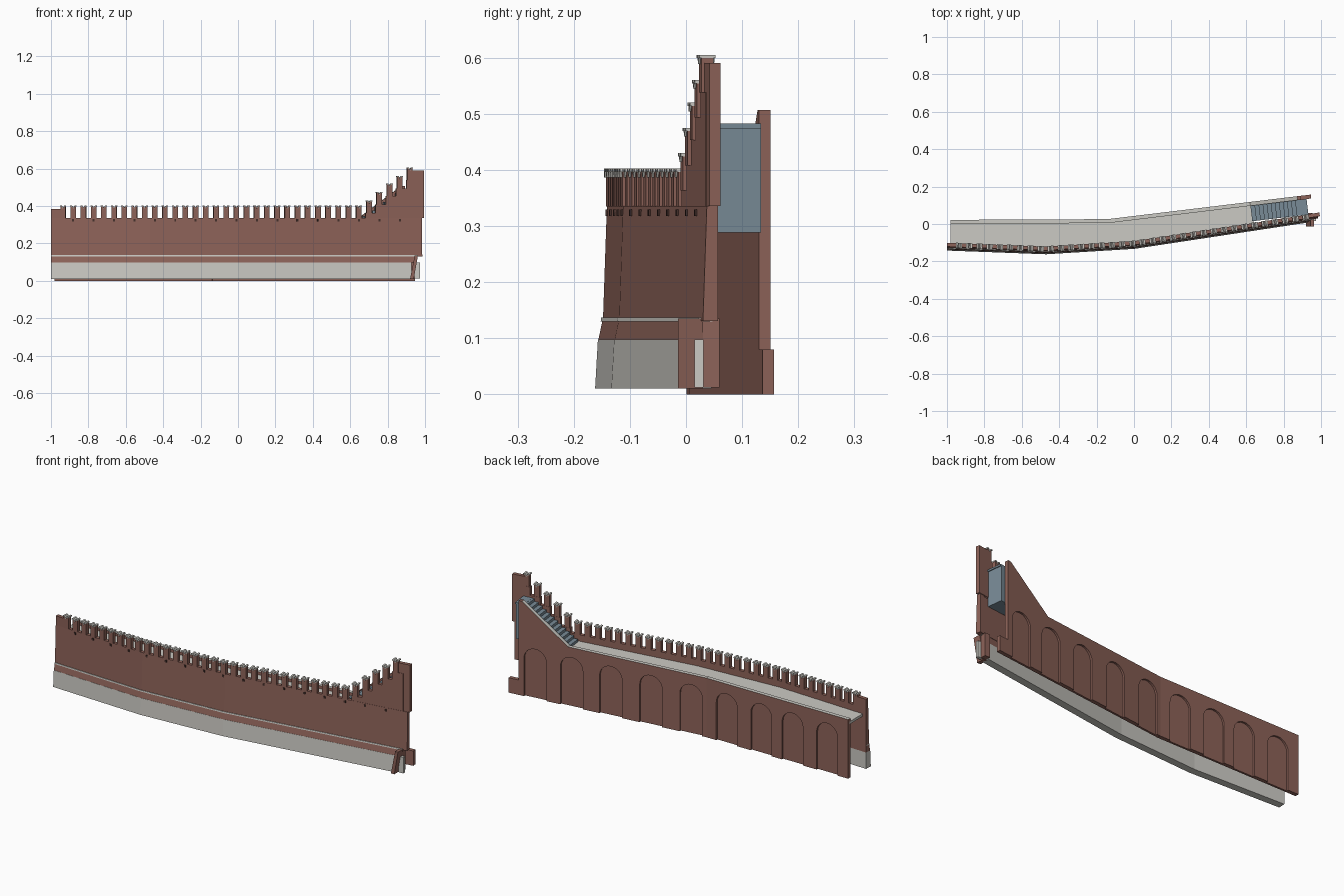
import bpy, bmesh, math
from mathutils import Vector

if "Cube" in bpy.data.objects:
    bpy.data.objects.remove(bpy.data.objects["Cube"])


def material(name, col):
    m = bpy.data.materials.new(name)
    m.diffuse_color = (*col, 1)
    m.use_nodes = True
    m.node_tree.nodes["Principled BSDF"].inputs["Base Color"].default_value = m.diffuse_color
    return m


BRICK, STONE, BLUE, DARK = range(4)
MATS = [material("brick", (0.27, 0.125, 0.10)), material("pale_stone", (0.60, 0.59, 0.55)),
        material("blue_grey_stair", (0.19, 0.26, 0.31)), material("dark_opening", (0.06, 0.03, 0.025))]


def finish(name, bm):
    bmesh.ops.recalc_face_normals(bm, faces=bm.faces)
    me = bpy.data.meshes.new(name)
    for m in MATS:
        me.materials.append(m)
    bm.to_mesh(me)
    bm.free()
    ob = bpy.data.objects.new(name, me)
    bpy.context.collection.objects.link(ob)
    return ob


def solid(bm, rings, mat):
    """Skin a list of equal-length rings and cap both ends."""
    rows = [[bm.verts.new(p) for p in r] for r in rings]
    n = len(rows[0])
    faces = [bm.faces.new(rows[0]), bm.faces.new(rows[-1][::-1])]
    for a, b in zip(rows, rows[1:]):
        faces += [bm.faces.new((a[i], b[i], b[(i + 1) % n], a[(i + 1) % n])) for i in range(n)]
    for f in faces:
        f.material_index = mat


def prism(bm, poly, y0, y1, org, ang, mat):
    """Extrude a (u, z) outline from y0 to y1 in a frame turned by ang at org."""
    c, s = math.cos(ang), math.sin(ang)
    solid(bm, [[(org[0] + u * c - y * s, org[1] + u * s + y * c, z) for u, z in poly] for y in (y0, y1)], mat)


def rect(u0, u1, z0, z1):
    return [(u0, z0), (u1, z0), (u1, z1), (u0, z1)]


# Front wall plan line
PLAN = [(-1, -0.127), (-0.47, -0.147), (0, -0.118), (0.99, 0.032)]


def frame(x):
    for (ax, ay), (bx, by) in zip(PLAN, PLAN[1:]):
        if x <= bx or bx == PLAN[-1][0]:
            return (x, ay + (by - ay) * (x - ax) / (bx - ax)), math.atan2(by - ay, bx - ax)


def sweep(name, x_end, profile, mat):
    """Sweep an (outward, z) profile along the plan line up to x_end."""
    pts = [Vector(p) for p in PLAN[:-1]] + [Vector(frame(x_end)[0])]
    rings = []
    for i, p in enumerate(pts):
        d = Vector((0, 0))
        if i:
            d += (p - pts[i - 1]).normalized()
        if i < len(pts) - 1:
            d += (pts[i + 1] - p).normalized()
        d.normalize()
        out = Vector((d.y, -d.x))
        rings.append([(*(p + out * o), z) for o, z in profile])
    bm = bmesh.new()
    solid(bm, rings, mat)
    finish(name, bm)


# Front wall courses
sweep("plinth", 0.925, [(0.015, 0.01), (0.010, 0.098), (-0.024, 0.098), (-0.024, 0.01)], STONE)
sweep("sloped_base", 0.94, [(0.009, 0.098), (0.002, 0.131), (-0.024, 0.131), (-0.024, 0.098)], BRICK)
sweep("string_course", 0.96, [(0.005, 0.130), (0.004, 0.137), (-0.02, 0.137), (-0.02, 0.130)], STONE)
sweep("front_wall", 0.985, [(0.001, 0.131), (-0.006, 0.336), (-0.026, 0.336), (-0.026, 0.131)], BRICK)

# Swallowtail merlons, stepping up at the right end
bm = bmesh.new()
steps = bmesh.new()
drains = bmesh.new()
COUNT, PITCH = 35, 0.0546
TOPS = [0.43, 0.475, 0.52, 0.56, 0.605]
for i in range(COUNT):
    x = -0.936 + i * PITCH
    org, ang = frame(x)
    k = i - (COUNT - len(TOPS))
    top = TOPS[k] if k >= 0 else 0.402
    z = top - 0.067
    w = 0.0145
    prism(bm, [(-w, z), (w, z), (w, top - 0.004), (0.007, top - 0.004), (0, top - 0.015),
               (-0.007, top - 0.004), (-w, top - 0.004)], -0.004 + 0.008, 0.026, org, ang, BRICK)
    # pale forked coping
    e = w + 0.002
    prism(bm, [(-e, top - 0.006), (-0.006, top - 0.006), (0, top - 0.016), (0.006, top - 0.006), (e, top - 0.006),
               (e, top), (0.007, top), (0, top - 0.010), (-0.007, top), (-e, top)],
          0.0, 0.029, org, ang, STONE)
    # wall step below each raised merlon
    if k >= 0:
        prism(steps, rect(-w - 0.005, PITCH - w, 0.33, z), 0.007, 0.027, org, ang, BRICK)
    # drain holes
    if i % 2 == 1:
        prism(drains, rect(-0.005, 0.005, 0.318, 0.329), 0.002, 0.01, org, ang, DARK)
finish("merlons", bm)
finish("wall_steps", steps)
finish("drain_holes", drains)

# End blocks of the front wall
bm = bmesh.new()
org, ang = frame(-1)
prism(bm, rect(0, 0.05, 0.33, 0.385), 0.006, 0.026, org, ang, BRICK)
finish("left_end_block", bm)
bm = bmesh.new()
org, ang = frame(0.94)
prism(bm, rect(-0.01, 0.056, 0.336, 0.59), 0.009, 0.029, org, ang, BRICK)
finish("right_end_pier", bm)

# Leaning buttress, foot and loose plinth piece at the right end
bm = bmesh.new()
prism(bm, [(0.92, 0.01), (0.94, 0.01), (0.962, 0.135), (0.945, 0.135)], -0.014, 0.03, (0, 0), 0, BRICK)
finish("leaning_buttress", bm)
bm = bmesh.new()
prism(bm, rect(0.925, 0.955, 0.012, 0.135), 0.026, 0.06, (0, 0), 0, BRICK)
finish("end_foot", bm)
bm = bmesh.new()
prism(bm, rect(0.945, 0.973, 0.012, 0.098), 0.015, 0.031, (0, 0), 0, STONE)
finish("end_plinth_piece", bm)

# Back wall: arched outer skin over a plain inner slab
KINK = (-0.14, 0.026)
ANG_B = math.atan2(0.124, 1.025)
CB = math.cos(ANG_B)


def arch_outline(centres, half=0.062, spring=0.205, rise=0.06):
    pts = []
    for c in centres:
        pts.append((c - half, 0))
        for j in range(13):
            a = math.pi * (1 - j / 12)
            pts.append((c + half * math.cos(a), spring + rise * math.sin(a)))
        pts.append((c + half, 0))
    return pts


def back_wall(name, org, ang, start, end, centres, upper):
    b = bmesh.new()
    prism(b, [start] + arch_outline(centres) + [end] + upper, -0.010, 0, org, ang, BRICK)
    prism(b, [start, end] + upper, -0.021, -0.010, org, ang, BRICK)
    bmesh.ops.recalc_face_normals(b, faces=b.faces)
    for f in b.faces:  # pale coping on the upward faces
        if f.normal.z > 0.3 and 0.3 < f.calc_center_median().z < 0.5:
            f.material_index = STONE
    finish(name, b)


TOP = 0.318
back_wall("back_wall_left", (-0.98, 0.022), math.atan2(0.004, 0.84), (0, 0), (0.84, 0),
          [0.125, 0.33, 0.515, 0.72], [(0.84, TOP), (0, TOP)])


def ub(x):
    return (x + 0.14) / CB


back_wall("back_wall_right", KINK, ANG_B, (0, 0), (ub(0.945), 0),
          [ub(x) for x in (-0.055, 0.165, 0.385, 0.60, 0.80)],
          [(ub(0.945), 0.08), (ub(0.89), 0.08), (ub(0.89), 0.507), (ub(0.872), 0.507),
           (ub(0.62), TOP), (0, TOP)])

# Walkway deck between the walls
bm = bmesh.new()
inner = [(x, frame(x)[0][1] + 0.022) for x in (-0.98, -0.47, 0, 0.64)]
outer = [(0.64, 0.105), (-0.14, 0.010), (-0.98, 0.008)]
solid(bm, [[(x, y, z) for x, y in inner + outer] for z in (0.288, 0.302)], STONE)
finish("walkway_deck", bm)

# Stair up to the right end
bm = bmesh.new()
N, u0, u1 = 12, ub(0.62), ub(0.88)
prof = [(ub(0.915), 0.288), (u0, 0.288)]
for i in range(N):
    a = u0 + (u1 - u0) * i / N
    z0, z1 = 0.302 + 0.18 * i / N, 0.302 + 0.18 * (i + 1) / N
    prof += [(a, z0), (a, z1)]
prof.append((ub(0.915), 0.482))
prism(bm, prof, -0.104, -0.0205, KINK, ANG_B, BLUE)
# projecting landing slab
prism(bm, rect(ub(0.87), ub(0.92), 0.474, 0.483), -0.104, -0.0205, KINK, ANG_B, BLUE)
finish("stair", bm)
